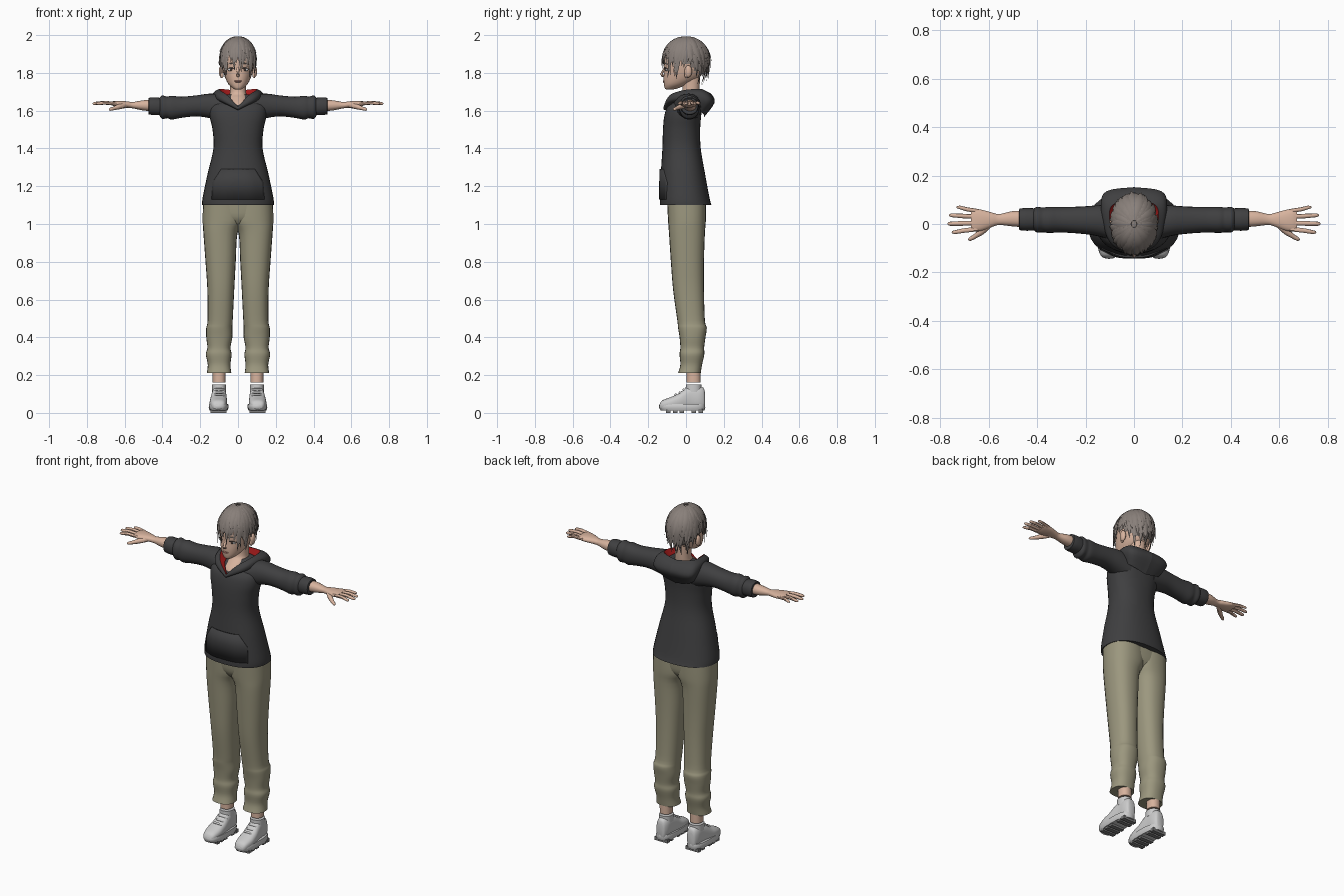
import bpy, bmesh, math, random
from mathutils import Vector as V
random.seed(4)

COLORS = dict(hoodie=(.05, .05, .052), pants=(.33, .31, .21), skin=(.68, .45, .34), hair=(.25, .215, .195),
              red=(.35, .01, .01), dark=(.06, .045, .04), white=(.75, .75, .75), lip=(.5, .24, .2), tread=(.2, .2, .2))
MATS = {}
for key, c in COLORS.items():
    MATS[key] = bpy.data.materials.new(key)
    MATS[key].diffuse_color = (*c, 1)


def spline(pts, sub):
    """Catmull-Rom resampling of tuples of any length."""
    out, n = [], len(pts)
    for i in range(n - 1):
        a, b, c, d = pts[max(i - 1, 0)], pts[i], pts[i + 1], pts[min(i + 2, n - 1)]
        for k in range(sub):
            t = k / sub
            out.append(tuple(.5 * (2 * q + (r - p) * t + (2 * p - 5 * q + 4 * r - s) * t * t
                                   + (3 * q - p - 3 * r + s) * t ** 3) for p, q, r, s in zip(a, b, c, d)))
    return out + [tuple(pts[-1])]


def mesh(name, patches, color=None, closed=True, mirror=False, angle=45):
    """One object from patches, each a list of point rows skinned together."""
    bm = bmesh.new()
    for rows in patches:
        vs = [[bm.verts.new(p) for p in row] for row in rows]
        n = len(vs[0])
        for r0, r1 in zip(vs, vs[1:]):
            for k in range(n if closed else n - 1):
                j = (k + 1) % n
                bm.faces.new((r0[k], r0[j], r1[j], r1[k]))
        if closed:
            bm.faces.new(vs[0])
            bm.faces.new(vs[-1])
    bmesh.ops.recalc_face_normals(bm, faces=bm.faces)
    me = bpy.data.meshes.new(name)
    bm.to_mesh(me)
    bm.free()
    me.polygons.foreach_set("use_smooth", [True] * len(me.polygons))
    me.set_sharp_from_angle(angle=math.radians(angle))
    if color:
        me.materials.append(MATS[color])
    ob = bpy.data.objects.new(name, me)
    bpy.context.collection.objects.link(ob)
    if mirror:
        ob.modifiers.new("mirror", 'MIRROR').use_mirror_merge = False
    return ob


def tube(secs, axis='z', n=24, e=2.2, sub=4):
    """Rings along an axis; section = (position, a_min, a_max, b_min, b_max)."""
    rows = []
    for t, a0, a1, b0, b1 in spline(secs, sub):
        row = []
        for k in range(n):
            c, s = math.cos(2 * math.pi * k / n), math.sin(2 * math.pi * k / n)
            a = (a0 + a1) / 2 + (a1 - a0) / 2 * math.copysign(abs(c) ** (2 / e), c)
            b = (b0 + b1) / 2 + (b1 - b0) / 2 * math.copysign(abs(s) ** (2 / e), s)
            row.append({'z': (a, b, t), 'x': (t, a, b), 'y': (a, t, b)}[axis])
        rows.append(row)
    return rows


def sym(*secs):
    return [(z, -x, x, y0, y1) for z, x, y0, y1 in secs]


def sweep(path, n=8, flat=1, center=None):
    """Tapered strand along (x, y, z, radius) points, flattened away from center."""
    rows = []
    for i, p in enumerate(path):
        q = V(p[:3])
        tan = (V(path[min(i + 1, len(path) - 1)][:3]) - V(path[max(i - 1, 0)][:3])).normalized()
        ref = (q - center) if center else V((.1, .2, 1))
        side = tan.cross(ref).normalized()
        up = side.cross(tan)
        rows.append([q + side * p[3] * math.cos(2 * math.pi * k / n) + up * p[3] * flat * math.sin(2 * math.pi * k / n)
                     for k in range(n)])
    return rows


def blob(c, r):
    """Ellipsoid rows."""
    return [[(c[0] + r[0] * math.sin(a) * math.cos(b), c[1] + r[1] * math.sin(a) * math.sin(b), c[2] + r[2] * math.cos(a))
             for b in (k * math.pi / 8 for k in range(16))] for a in (.05 + j * 3.04 / 10 for j in range(11))]


def box(x0, x1, y0, y1, z0, z1):
    return [[(x0, y0, z), (x1, y0, z), (x1, y1, z), (x0, y1, z)] for z in (z0, z1)]


# Shoes
mesh("shoe_upper", [tube([(-.14, .085, .125, .02, .045), (-.125, .068, .14, .015, .066), (-.08, .058, .15, .015, .084),
     (-.04, .058, .148, .015, .102), (0, .06, .142, .015, .132), (.03, .062, .138, .015, .145),
     (.07, .064, .136, .015, .142), (.093, .072, .128, .015, .132), (.1, .08, .12, .03, .11)], 'y', e=2.6)], mirror=True)
mesh("shoe_sole", [tube([(.012, .055, .15, -.133, .098), (.03, .05, .155, -.144, .102), (.046, .052, .152, -.14, .1)],
     e=2.8, sub=2)], mirror=True)
mesh("shoe_treads", [box(.06, .145, y, y + .024, 0, .02) for y in (-.105, -.07, -.035, .03, .065)], "tread", mirror=True)
mesh("shoe_laces", [sweep([(.07, y + .012, z - .012, .005), (.085, y, z, .006), (.115, y, z, .006), (.13, y + .012, z - .012, .005)])
     for y, z in ((-.055, .097), (-.033, .108), (-.012, .124))], mirror=True)
mesh("ankle", [tube([(.16, .066, .134, .003, .078), (.3, .066, .134, .005, .078)])], "skin", mirror=True)
mesh("sock", [tube([(.11, .063, .137, -.002, .082), (.15, .063, .137, -.001, .082)])], mirror=True)

# Trousers with folds above the cuffs
mesh("trouser_leg", [tube([(.21, .035, .165, -.042, .078), (.255, .04, .16, -.03, .085), (.31, .034, .17, -.034, .097),
     (.345, .04, .162, -.03, .096), (.4, .03, .168, -.034, .103), (.45, .03, .168, -.042, .11), (.49, .028, .161, -.046, .1),
     (.65, .02, .162, -.068, .095), (.8, .012, .172, -.08, .095), (.95, .003, .183, -.09, .1),
     (1.02, -.03, .187, -.095, .105), (1.12, -.03, .185, -.1, .105)], e=2.35)], "pants", mirror=True)
mesh("trouser_hips", [tube(sym((1.0, .09, -.07, .075), (1.04, .17, -.092, .098), (1.12, .18, -.1, .105)), e=2.5)], "pants")

# Hoodie body, pocket, sleeves and cuffs
mesh("hoodie_body", [tube(sym((1.1, .19, -.138, .135), (1.14, .187, -.138, .124), (1.27, .16, -.133, .1),
     (1.4, .13, -.125, .078), (1.5, .135, -.122, .075), (1.57, .15, -.115, .08), (1.62, .15, -.098, .085),
     (1.655, .13, -.055, .08), (1.685, .09, -.015, .07)), n=32, e=2.3)], "hoodie")
pocket = mesh("front_pocket", [[spline(r, 4) for r in (
    [(x, y, 1.29) for x, y in ((-.09, -.122), (-.05, -.136), (0, -.139), (.05, -.136), (.09, -.122))],
    [(x, y, 1.22) for x, y in ((-.135, -.103), (-.07, -.136), (0, -.142), (.07, -.136), (.135, -.103))],
    [(x, y, 1.13) for x, y in ((-.14, -.107), (-.075, -.137), (0, -.143), (.075, -.137), (.14, -.107))])]],
    "hoodie", closed=False)
pocket.modifiers.new("thickness", 'SOLIDIFY').thickness = .008
mesh("sleeve", [tube([(.08, -.07, .08, 1.54, 1.685), (.15, -.05, .077, 1.56, 1.69), (.22, -.04, .072, 1.57, 1.681),
     (.3, -.035, .07, 1.562, 1.674), (.35, -.037, .071, 1.553, 1.679), (.375, -.034, .068, 1.56, 1.674),
     (.402, -.034, .07, 1.557, 1.68), (.42, -.018, .058, 1.582, 1.662)], 'x')], "hoodie", mirror=True)
mesh("sleeve_cuff", [tube([(.405, -.026, .064, 1.577, 1.667), (.44, -.028, .066, 1.577, 1.67), (.472, -.025, .063, 1.58, 1.668),
     (.474, -.015, .05, 1.59, 1.66)], 'x', sub=2)], "hoodie", mirror=True)

# Draped hood: guide curves from the neckline point round to the back
rim = [(0, -.112, 1.622), (.055, -.088, 1.68), (.095, -.015, 1.708), (.092, .075, 1.715), (0, .1, 1.705)]
mid = [(0, -.12, 1.615), (.078, -.094, 1.668), (.118, -.02, 1.692), (.122, .105, 1.692), (0, .137, 1.685)]
outer = [(0, -.116, 1.605), (.084, -.09, 1.65), (.123, -.01, 1.665), (.125, .125, 1.645), (0, .15, 1.64)]
low = [(0, -.095, 1.6), (.078, -.07, 1.64), (.11, 0, 1.645), (.1, .085, 1.59), (0, .095, 1.565)]
inner = [(0, -.1, 1.612), (.038, -.07, 1.665), (.058, 0, 1.672), (.055, .055, 1.665), (0, .075, 1.66)]


def drape(*guides):
    rows = [spline(g, 6) for g in guides]
    return [[spline([r[k] for r in rows], 4) for k in range(len(rows[0]))]]


mesh("hood", drape(rim, mid, outer, low), "hoodie", closed=False, mirror=True)
mesh("hood_lining", drape(rim, inner), "red", closed=False, mirror=True)

# Forearm, hand and fingers
mesh("forearm_hand", [tube([(.43, -.015, .055, 1.595, 1.658), (.5, -.01, .053, 1.601, 1.655), (.555, -.004, .041, 1.612, 1.646),
     (.585, -.012, .047, 1.615, 1.649), (.625, -.027, .058, 1.618, 1.652), (.655, -.031, .062, 1.624, 1.651),
     (.672, -.026, .057, 1.63, 1.647)], 'x')], "skin", mirror=True)
fingers = []
for y0, x1, y1, r in ((.053, .732, .069, .0085), (.03, .763, .036, .0095), (.004, .77, .001, .01), (-.02, .752, -.034, .0095)):
    m = (.65 + x1) / 2
    fingers.append(sweep([(.64, y0, 1.637, r), (m, (y0 + y1) / 2, 1.642, r), (x1 - .012, y1, 1.638, r * .85),
                          (x1 - .003, y1, 1.637, r * .55), (x1, y1, 1.637, r * .15)]))
fingers.append(sweep(spline([(.59, .005, 1.63, .014), (.625, -.028, 1.622, .014), (.655, -.05, 1.613, .01),
                             (.676, -.062, 1.607, .008), (.683, -.066, 1.605, .002)], 3)))
mesh("fingers", fingers, "skin", mirror=True)

# Neck and head
mesh("neck", [tube(sym((1.6, .055, -.095, .06), (1.635, .06, -.086, .06), (1.67, .05, -.05, .066), (1.7, .043, -.02, .07),
     (1.78, .045, -.025, .075)))], "skin")
mesh("head", [tube(sym((1.712, .014, -.103, -.07), (1.718, .026, -.112, -.045), (1.74, .05, -.117, .01), (1.775, .068, -.119, .07),
     (1.82, .08, -.116, .095), (1.87, .085, -.117, .105), (1.92, .08, -.105, .1), (1.955, .058, -.075, .075),
     (1.972, .02, -.03, .03)), n=28, e=2.15)], "skin")
mesh("nose", [sweep([(0, -.108, 1.835, .006), (0, -.121, 1.81, .008), (0, -.131, 1.792, .009), (0, -.126, 1.785, .009),
     (0, -.115, 1.782, .006)], flat=.8)], "skin")
mesh("ear", [blob((.088, .012, 1.808), (.013, .02, .032)), blob((.085, .002, 1.79), (.009, .01, .018))], "skin", mirror=True)
mesh("eye", [blob((.036, -.101, 1.817), (.019, .008, .008))], "white", mirror=True)
mesh("iris", [blob((.036, -.106, 1.817), (.007, .005, .007))], "dark", mirror=True)
mesh("eyelid_lash", [sweep([(.015, -.111, 1.817, .0015), (.028, -.112, 1.825, .0028), (.043, -.107, 1.826, .0028),
     (.058, -.094, 1.819, .0015)])], "dark", mirror=True)
mesh("eyebrow", [sweep([(.014, -.116, 1.845, .003), (.035, -.112, 1.851, .003), (.06, -.095, 1.846, .001)])], "hair", mirror=True)
mesh("lips", [blob((0, -.116, 1.757), (.02, .006, .003)), blob((0, -.116, 1.752), (.015, .006, .003))], "lip")

# Hair: scalp cap plus layered tapering locks from the crown
C = V((0, 0, 1.865))
bm = bmesh.new()
bmesh.ops.create_uvsphere(bm, u_segments=32, v_segments=20, radius=1)
for v in bm.verts:
    v.co = (v.co.x * .092, v.co.y * .119, C.z + v.co.z * .119)
bmesh.ops.delete(bm, geom=[v for v in bm.verts if v.co.z < 1.83 - .6 * v.co.y], context='VERTS')
me = bpy.data.meshes.new("hair_cap")
bm.to_mesh(me)
bm.free()
me.materials.append(MATS["hair"])
bpy.context.collection.objects.link(bpy.data.objects.new("hair_cap", me))


def lock(phi, zend, lift, flick, w, twist, th0=.12):
    path = []
    for i in range(10):
        t = i / 9
        arc = (math.pi / 2 - th0) * .12
        drop = max(C.z - zend, 0)
        th1 = math.acos(min(1, max(0, (zend - C.z) / .125)))
        s = t * (arc + drop) if drop else t * (th1 - th0) * .12
        th = min(th0 + s / .12, math.pi / 2)
        down = max(0, s - arc)
        a = phi + twist * t * t
        k = math.sin(th) * (1 + lift * t) + flick * t ** 4
        r = w * max(.04, min(.4 + 1.6 * t, 1) * min(1, (1 - t) * 2.4))
        path.append((.094 * k * math.sin(a), -.122 * k * math.cos(a), C.z + .127 * math.cos(th) - down, r))
    return sweep(path, n=6, flat=.3, center=C)


locks = []
for count, layer in ((34, 0), (28, 1), (20, 2)):
    for i in range(count):
        phi = (i + .5 * layer + random.uniform(-.25, .25)) / count * 2 * math.pi - math.pi
        p = abs(phi)
        zend = 1.838 if p < .8 else 1.785 if p < 1.3 else 1.835 if p < 1.9 else 1.768
        flick = random.uniform(-.12, -.02) if p > 1.9 and layer == 0 else random.uniform(-.03, .07)
        zend += layer * (.028 if p < 1.9 else .042) + random.uniform(-.018, .018)
        locks.append(lock(phi, zend, .015 + .025 * layer, flick, random.uniform(.015, .02), random.uniform(-.25, .25)))
for phi, zend in ((.05, 1.805), (-.3, 1.81), (.75, 1.79), (-.75, 1.785)):
    locks.append(lock(phi, zend, .06, 0, .013, .12))
for phi in (2.7, -2.8, 3.1, 2.3, -2.35):
    locks.append(lock(phi, 1.735, .0, -.3, .018, .05))
mesh("hair_locks", locks, "hair", angle=40)
